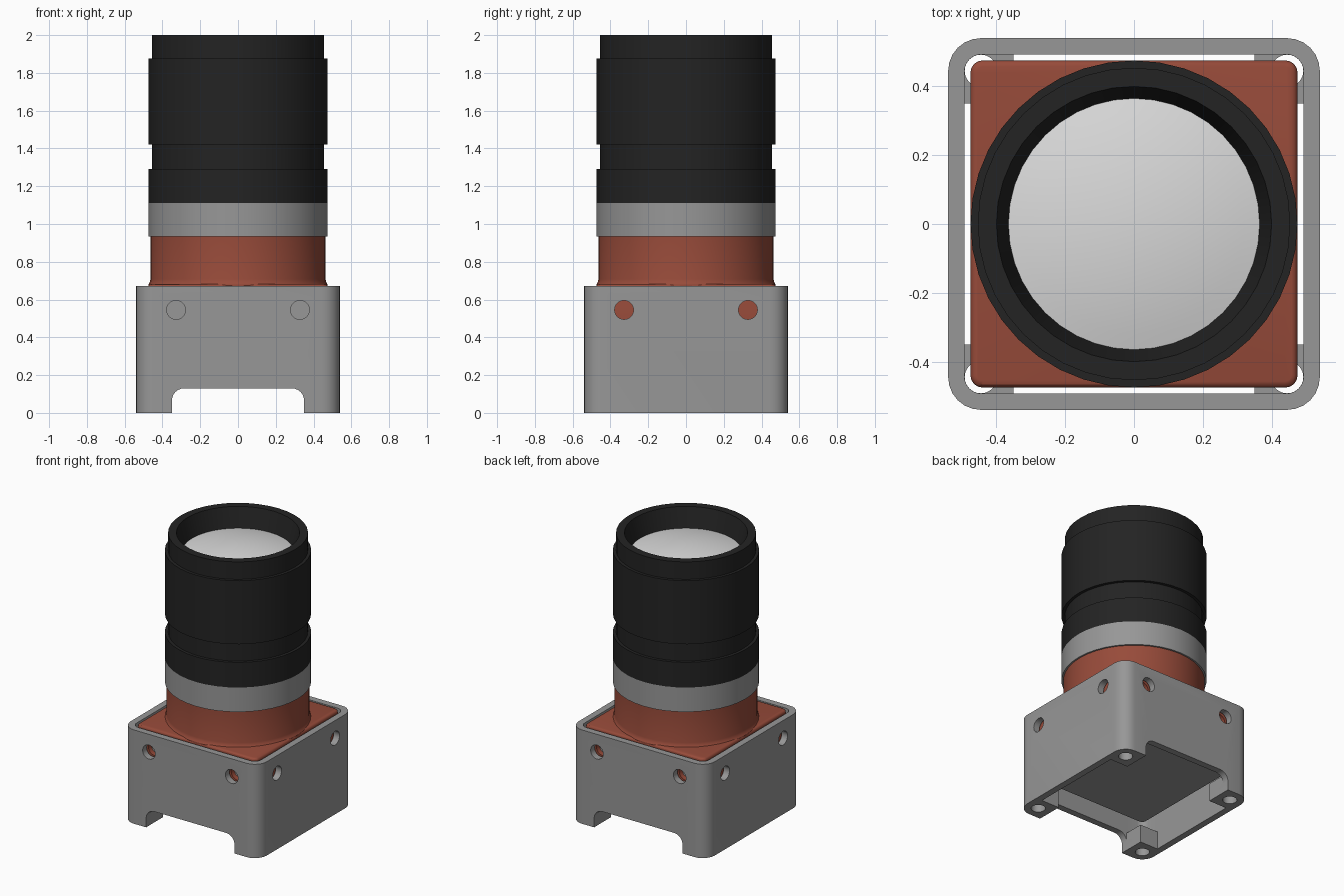
import bpy, bmesh, math
from mathutils import Matrix

if "Cube" in bpy.data.objects:
    bpy.data.objects.remove(bpy.data.objects["Cube"])


def material(name, rgb):
    m = bpy.data.materials.new(name)
    m.diffuse_color = (*rgb, 1)
    m.use_nodes = True
    m.node_tree.nodes["Principled BSDF"].inputs["Base Color"].default_value = m.diffuse_color
    return m


GREY = material("grey metal", (0.31, 0.31, 0.31))
RED = material("brick red", (0.31, 0.070, 0.042))
BLACK = material("lens black", (0.017, 0.017, 0.017))
GLASS = material("pale glass", (0.70, 0.70, 0.70))


def finish(name, bm, mat):
    bmesh.ops.remove_doubles(bm, verts=bm.verts, dist=1e-5)
    bmesh.ops.recalc_face_normals(bm, faces=bm.faces)
    me = bpy.data.meshes.new(name)
    bm.to_mesh(me)
    bm.free()
    ob = bpy.data.objects.new(name, me)
    bpy.context.collection.objects.link(ob)
    me.materials.append(mat)
    return ob


def select(ob):
    bpy.ops.object.select_all(action='DESELECT')
    ob.select_set(True)
    bpy.context.view_layer.objects.active = ob


def smooth(ob):
    select(ob)
    bpy.ops.object.shade_smooth_by_angle(angle=math.radians(30))


def prism(name, hx, hy, r, z0, z1, mat=GREY, rot=None, seg=6):
    """Rounded rectangle extruded from z0 to z1."""
    bm = bmesh.new()
    pts = []
    for k, (sx, sy) in enumerate([(1, 1), (-1, 1), (-1, -1), (1, -1)]):
        for i in range(seg + 1 if r else 1):
            a = math.pi / 2 * (k + i / seg)
            pts.append((sx * (hx - r) + r * math.cos(a),
                        sy * (hy - r) + r * math.sin(a), z0))
    face = bm.faces.new([bm.verts.new(p) for p in pts])
    ext = bmesh.ops.extrude_face_region(bm, geom=[face])
    top = [v for v in ext["geom"] if isinstance(v, bmesh.types.BMVert)]
    bmesh.ops.translate(bm, verts=top, vec=(0, 0, z1 - z0))
    if rot:
        bm.transform(rot)
    return finish(name, bm, mat)


def rod(name, r, p, length, axis, mat=GREY):
    """Cylinder centred at p along an axis."""
    bm = bmesh.new()
    bmesh.ops.create_cone(bm, cap_ends=True, segments=24, radius1=r, radius2=r, depth=length)
    rot = {'X': Matrix.Rotation(math.pi / 2, 4, 'Y'),
           'Y': Matrix.Rotation(math.pi / 2, 4, 'X'), 'Z': Matrix()}[axis]
    bm.transform(Matrix.Translation(p) @ rot)
    return finish(name, bm, mat)


def lathe(name, profile, mat, seg=40):
    bm = bmesh.new()
    vs = [bm.verts.new((r, 0, z)) for r, z in profile]
    es = [bm.edges.new(e) for e in zip(vs, vs[1:])]
    bmesh.ops.spin(bm, geom=vs + es, cent=(0, 0, 0), axis=(0, 0, 1),
                   angle=2 * math.pi, steps=seg)
    ob = finish(name, bm, mat)
    smooth(ob)
    return ob


def cut(ob, cutter):
    cutter.hide_render = True
    m = ob.modifiers.new("cut", 'BOOLEAN')
    m.operation, m.object, m.solver = 'DIFFERENCE', cutter, 'EXACT'
    select(ob)
    bpy.ops.object.modifier_apply(modifier=m.name)
    bpy.data.objects.remove(cutter)


# Mounting bracket: square sleeve with corner feet
HOLE, HZ, HR = 0.328, 0.545, 0.05
bracket = prism("mounting_bracket", 0.54, 0.54, 0.095, 0, 0.672)
cut(bracket, prism("cavity", 0.493, 0.493, 0.05, 0.13, 0.8))
cut(bracket, prism("side_gap", 0.493, 0.35, 0, -0.1, 0.2))
cut(bracket, prism("inner_gap", 0.35, 0.493, 0, -0.1, 0.2))
cut(bracket, prism("arch", 0.35, 0.13, 0.065, -0.7, 0.7,
                   rot=Matrix.Rotation(math.pi / 2, 4, 'X')))
for s in (-1, 1):
    cut(bracket, rod("screw_x", HR, (0, s * HOLE, HZ), 1.4, 'X'))
    cut(bracket, rod("screw_y", HR, (s * HOLE, 0, HZ), 1.4, 'Y'))
    for t in (-1, 1):
        cut(bracket, rod("foot_hole", 0.047, (s * 0.445, t * 0.445, 0.05), 0.3, 'Z'))
smooth(bracket)

# Camera body: rounded block
body = prism("camera_body", 0.475, 0.475, 0.035, 0.24, 0.682, RED)
bev = body.modifiers.new("edge", 'BEVEL')
bev.width, bev.segments, bev.angle_limit = 0.018, 3, math.radians(40)
select(body)
bpy.ops.object.modifier_apply(modifier="edge")

# Threaded sockets in the front and back of the body, with grey floors
for s in (-1, 1):
    for t in (-1, 1):
        cut(body, rod("socket", HR, (s * HOLE, t * 0.475, HZ), 0.08, 'Y'))
        rod("socket_floor", HR, (s * HOLE, t * 0.436, HZ), 0.008, 'Y')
smooth(body)

# Back cover plate under the body
prism("bottom_plate", 0.462, 0.462, 0.03, 0.235, 0.243)

# Round neck with a flared foot
lathe("body_neck", [(0, 0.66), (0.475, 0.66), (0.475, 0.68), (0.468, 0.69),
                    (0.463, 0.708), (0.463, 0.94), (0, 0.94)], RED)

# Lens mount ring
lathe("mount_ring", [(0, 0.935), (0.475, 0.935), (0.475, 1.11), (0, 1.11)], GREY)

# Lens barrel with stepped rings and recessed opening
lathe("lens_barrel", [(0, 1.11), (0.475, 1.11), (0.475, 1.29), (0.454, 1.29),
                      (0.454, 1.42), (0.475, 1.42), (0.475, 1.875), (0.454, 1.875),
                      (0.454, 2.0), (0.40, 2.0), (0.365, 1.86), (0, 1.84)], BLACK)

# Domed front glass
dome = [(0.366 * i / 8, 1.86 + 0.05 * (1 - (i / 8) ** 2)) for i in range(9)]
lathe("front_glass", dome + [(0.366, 1.85), (0, 1.85)], GLASS)
